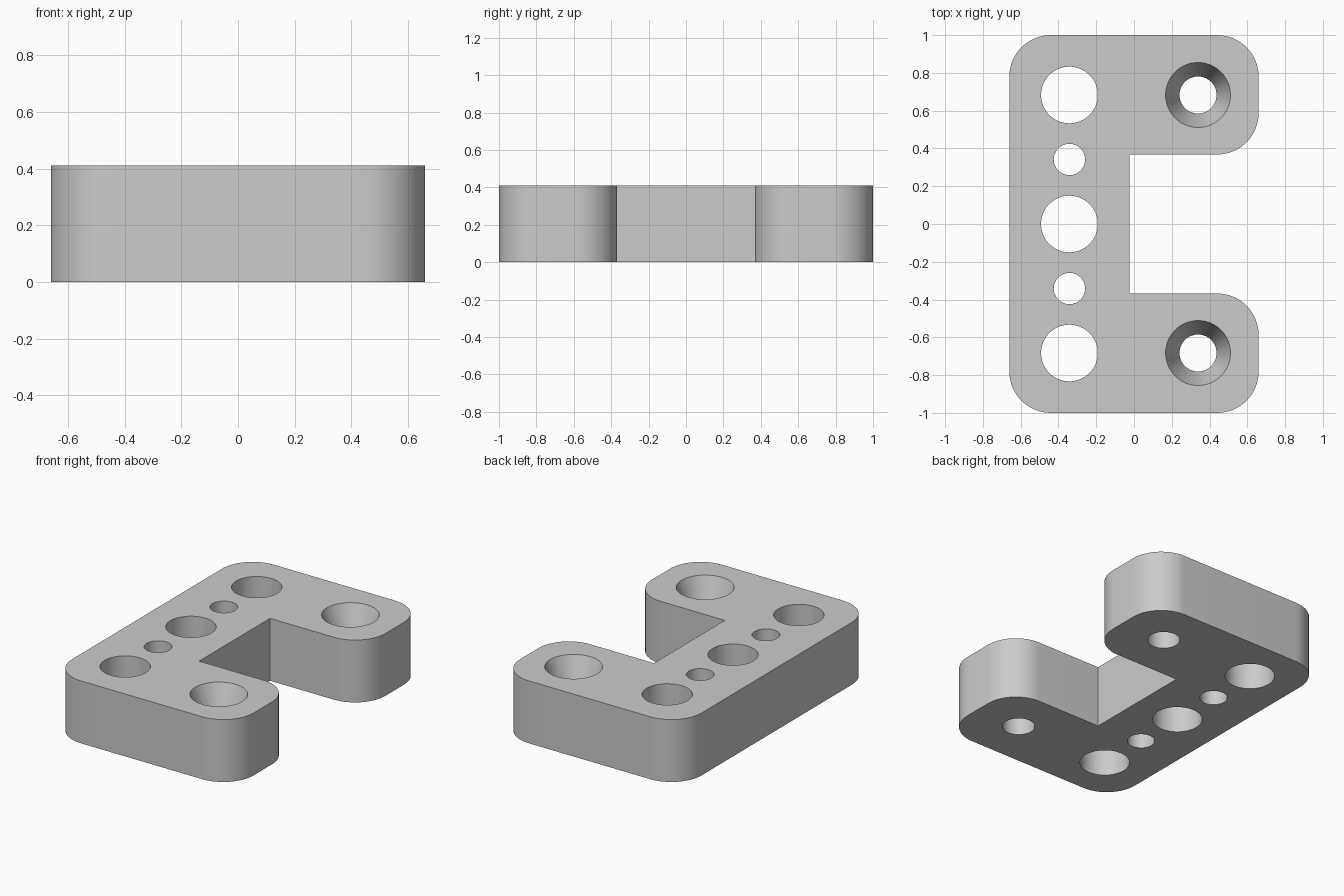
import bpy
import bmesh
import math

default_cube = bpy.data.objects.get("Cube")
if default_cube:
    bpy.data.objects.remove(default_cube, do_unlink=True)

HEIGHT = 0.41
HALF_X, HALF_Y = 0.66, 1.0
NOTCH_X, NOTCH_Y = -0.025, 0.368
CORNER_RADIUS = 0.22
HOLE_X, ARM_HOLE_Y = 0.342, 0.683

grey = bpy.data.materials.new("plain grey")
grey.use_nodes = True
colour = (0.6, 0.6, 0.6, 1)
grey.diffuse_color = colour
grey.node_tree.nodes["Principled BSDF"].inputs["Base Color"].default_value = colour


def make_object(name, bm):
    bmesh.ops.recalc_face_normals(bm, faces=bm.faces[:])
    mesh = bpy.data.meshes.new(name)
    bm.to_mesh(mesh)
    bm.free()
    mesh.materials.append(grey)
    obj = bpy.data.objects.new(name, mesh)
    bpy.context.scene.collection.objects.link(obj)
    return obj


def add_drill(bm, x, y, profile, sides=64):
    """Closed round cutter through (radius, height) rings."""
    rings = []
    for radius, z in profile:
        angles = [math.tau * i / sides for i in range(sides)]
        rings.append([bm.verts.new((x + radius * math.cos(a),
                                    y + radius * math.sin(a), z)) for a in angles])
    for low, high in zip(rings, rings[1:]):
        for i in range(sides):
            j = (i + 1) % sides
            bm.faces.new((low[i], low[j], high[j], high[i]))
    bm.faces.new(rings[0][::-1])
    bm.faces.new(rings[-1])


# Bracket body: C-shaped outline, extruded, with rounded outer corners
half = [(-HALF_X, -HALF_Y), (HALF_X, -HALF_Y), (HALF_X, -NOTCH_Y), (NOTCH_X, -NOTCH_Y)]
outline = half + [(x, -y) for x, y in reversed(half)]
bm = bmesh.new()
base = bm.faces.new([bm.verts.new((x, y, 0)) for x, y in outline])
extruded = bmesh.ops.extrude_face_region(bm, geom=[base])["geom"]
top_verts = [g for g in extruded if isinstance(g, bmesh.types.BMVert)]
bmesh.ops.translate(bm, verts=top_verts, vec=(0, 0, HEIGHT))
corners = [e for e in bm.edges
           if abs(e.verts[0].co.z - e.verts[1].co.z) > HEIGHT / 2
           and abs(e.verts[0].co.x - NOTCH_X) > 0.1]
bmesh.ops.bevel(bm, geom=corners, offset=CORNER_RADIUS, offset_type='OFFSET',
                segments=16, profile=0.5, affect='EDGES')
bracket = make_object("bracket_body", bm)

# Drills: straight holes along the spine, countersunk holes in the arms
bm = bmesh.new()
for step in range(-2, 3):
    radius = 0.083 if step % 2 else 0.15
    add_drill(bm, -HOLE_X, step * ARM_HOLE_Y / 2, [(radius, -0.1), (radius, HEIGHT + 0.1)])
for side in (-1, 1):
    add_drill(bm, HOLE_X - 0.003, side * ARM_HOLE_Y,
              [(0.098, -0.1), (0.098, HEIGHT - 0.2), (0.172, HEIGHT), (0.172, HEIGHT + 0.1)])
drills = make_object("hole_cutter", bm)
drills.hide_render = True

# Cut the holes, then discard the cutter
cut = bracket.modifiers.new("holes", 'BOOLEAN')
cut.operation = 'DIFFERENCE'
cut.solver = 'EXACT'
cut.object = drills
bpy.ops.object.select_all(action='DESELECT')
bracket.select_set(True)
bpy.context.view_layer.objects.active = bracket
bpy.ops.object.modifier_apply(modifier=cut.name)
bpy.data.objects.remove(drills, do_unlink=True)
bpy.ops.object.shade_smooth_by_angle(angle=math.radians(15))
